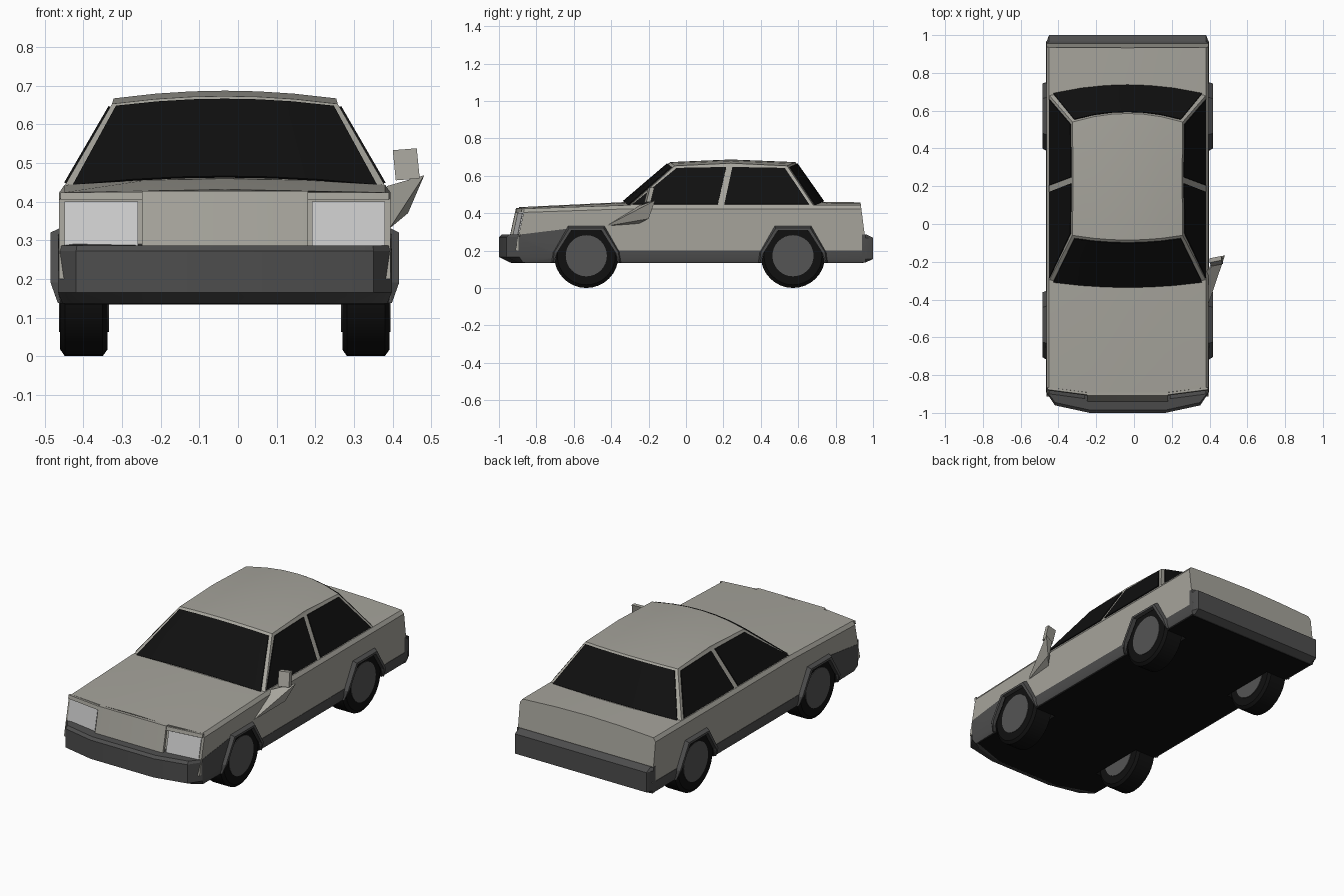
import bpy, bmesh, math
from mathutils import Matrix, Vector

if "Cube" in bpy.data.objects:
    bpy.data.objects.remove(bpy.data.objects["Cube"])

CX = -0.034                      # the car body is symmetric about this plane


def mat(name, c):
    m = bpy.data.materials.new(name)
    m.diffuse_color = (*c, 1)
    m.use_nodes = True
    m.node_tree.nodes["Principled BSDF"].inputs["Base Color"].default_value = m.diffuse_color
    return m


PAINT = mat("paint", (.38, .37, .33))
TRIM = mat("dark_trim", (.075, .075, .075))
BLACK = mat("black", (.005, .005, .005))
HUB = mat("hub_grey", (.09, .09, .09))
LAMP = mat("lamp", (.56, .56, .56))


def finish(bm, name, m, x=CX, smooth=True):
    bmesh.ops.recalc_face_normals(bm, faces=bm.faces[:])
    me = bpy.data.meshes.new(name)
    bm.to_mesh(me)
    bm.free()
    ob = bpy.data.objects.new(name, me)
    bpy.context.collection.objects.link(ob)
    me.materials.append(m)
    ob.location.x = x
    if smooth:
        bpy.ops.object.select_all(action='DESELECT')
        ob.select_set(True)
        bpy.context.view_layer.objects.active = ob
        bpy.ops.object.shade_smooth_by_angle(angle=math.radians(25))
    return ob


def loft(bm, rings, closed=True):
    """Skin equal-length closed rings and cap the two ends."""
    vs = [[bm.verts.new(p) for p in r] for r in rings]
    n = len(vs[0])
    for a, b in zip(vs, vs[1:]):
        for i in range(n):
            bm.faces.new((a[i], a[(i + 1) % n], b[(i + 1) % n], b[i]))
    if closed:
        bm.faces.new(vs[0])
        bm.faces.new(vs[-1])
    return vs


def slab(name, rows, offset, m):
    """A grid sheet thickened along an offset."""
    bm = bmesh.new()
    off = Vector(offset)
    vs = [[bm.verts.new(p) for p in r] for r in rows]
    for a, b in zip(vs, vs[1:]):
        for i in range(len(a) - 1):
            bm.faces.new((a[i], a[i + 1], b[i + 1], b[i]))
    ext = bmesh.ops.extrude_face_region(bm, geom=bm.faces[:], use_keep_orig=True)
    for v in ext['geom']:
        if isinstance(v, bmesh.types.BMVert):
            v.co += off
    return finish(bm, name, m)


def mirrored(half):
    """Half outline from centre to side, completed on the other side."""
    return half + [(-x, y, z) for x, y, z in reversed(half)]


# Upper body: cross-sections along the length, with raked ends
def section(y, zc, ze, rake, bow):
    half = [(0.2, zc - .004), (.415, ze), (.429, ze - .02), (.429, .2)]
    pts = []
    for x, z in half:
        yy = y + rake * (zc - z) + bow * max(0, (x - .2) / .23)
        pts.append((x, yy, z))
    return [(0, y, zc)] + mirrored(pts)


bm = bmesh.new()
loft(bm, [section(-.892, .432, .424, -.22, .03), section(-.31, .46, .443, 0, 0),
          section(.7, .46, .443, 0, 0), section(.933, .458, .443, .13, 0)])
body = finish(bm, "upper_body", PAINT)

# Sills and underbody
bm = bmesh.new()
loft(bm, [mirrored([(w, y0, z), (w, y1, z)]) for w, y0, y1, z in
          [(.423, -.65, .96, .136), (.430, -.65, .965, .155), (.431, -.65, .965, .2)]])
sill = finish(bm, "sills", TRIM)
bm = bmesh.new()
loft(bm, [mirrored([(.2, -.935, z), (.415, -.86, z), (.415, .95, z)]) for z in (.134, .15)])
under = finish(bm, "underbody", BLACK)

# Front bumper wrapping back to the wheel arch
bm = bmesh.new()
rings = []
for z, dy, dx in [(.136, .06, .012), (.165, 0, 0), (.272, 0, 0), (.286, .015, .002)]:
    up = .035 if z > .28 else 0
    rings.append(mirrored([(.2, -1 + dy, z), (.385 - dx, -.96 + dy, z),
                           (.432 - dx, -.89 + dy * .3, z), (.432 - dx * .5, -.6, z + up)]))
loft(bm, rings)
front_bumper = finish(bm, "front_bumper", TRIM)

# Rear bumper
bm = bmesh.new()
loft(bm, [mirrored([(w, .94, z), (w, .96, z), (w - .015, y, z)]) for z, w, y in
          [(.136, .425, .96), (.155, .431, 1), (.268, .431, 1), (.286, .431, .965)]])
finish(bm, "rear_bumper", TRIM)

# Wheel wells, flared arches, wheels
INNER = [(-.175, .1), (-.155, .19), (-.08, .308), (.08, .308), (.155, .19), (.175, .1)]
OUTER = [(-.185, .137), (-.178, .19), (-.098, .33), (.098, .33), (.178, .19), (.185, .137)]
LIP = [(-.178, .137), (-.172, .19), (-.092, .32), (.092, .32), (.172, .19), (.178, .137)]
cut = bmesh.new()
for y0, place in [(-.533, "front"), (.572, "rear")]:
    for s, side in [(1, "right"), (-1, "left")]:
        loft(cut, [[(s * x, y0 + y, z) for y, z in INNER] for x in (.285, .5)])
        bm = bmesh.new()
        inner = [(y, max(z, .137)) for y, z in INNER]
        strips = []
        for i in range(6):
            lip_x = .432 if i in (0, 5) else .451
            strips.append([(s * x, y0 + p[i][0], p[i][1]) for x, p in
                           [(.42, OUTER), (.43, OUTER), (lip_x, LIP), (lip_x, inner), (.42, inner)]])
        loft(bm, strips)
        finish(bm, f"{place}_{side}_arch", TRIM, smooth=False)
        # tyre, turned from a chamfered profile
        for name, m, prof in [("tyre", BLACK, [(.304, .155), (.316, .172), (.414, .172), (.426, .155)]),
                              ("hub", HUB, [(.300, .11), (.429, .11)])]:
            bm = bmesh.new()
            loft(bm, [[(s * x, y0 + r * math.cos(a * math.pi / 16), .172 + r * math.sin(a * math.pi / 16))
                       for a in range(32)] for x, r in prof])
            finish(bm, f"{place}_{side}_{name}", m)
cutter = finish(cut, "wheel_well_cutter", BLACK, smooth=False)
cutter.hide_render = True
cutter.display_type = 'WIRE'
for ob in (body, sill, under, front_bumper):
    b = ob.modifiers.new("wells", 'BOOLEAN')
    b.object = cutter
    b.operation = 'DIFFERENCE'
    b.solver = 'EXACT'
    b.material_mode = 'TRANSFER'

# Cabin: five crowned rows from windscreen base over the roof to the boot
ROWS = [(.418, -.335, .03, .46, .025), (.292, -.085, .025, .673, .02), (.288, .24, 0, .687, .02),
        (.292, .585, -.045, .673, .02), (.418, .735, -.05, .46, .025)]
COLS = [-1, -.62, -.3, 0, .3, .62, 1]


def cabin_point(r, f):
    w, y, by, z, bz = ROWS[r]
    return Vector((w * f, y + by * f * f, z - bz * f * f))


bm = bmesh.new()
g = [[bm.verts.new(cabin_point(r, f)) for f in COLS] for r in range(5)]
for a, b in zip(g, g[1:]):
    for i in range(len(COLS) - 1):
        bm.faces.new((a[i], a[i + 1], b[i + 1], b[i]))
for i in (0, -1):
    bm.faces.new((g[1][i], g[2][i], g[3][i]))
    bm.faces.new((g[0][i], g[1][i], g[3][i], g[4][i]))
bm.faces.new(g[0] + g[4][::-1])
finish(bm, "cabin", PAINT)

# Windscreen and rear window
for name, lo, hi, dy in [("windscreen", 0, 1, -.004), ("rear_window", 4, 3, .004)]:
    rows = []
    for t in (.01, .95):
        rows.append([cabin_point(lo, f * .945).lerp(cabin_point(hi, f * .945), t) for f in COLS])
    slab(name, rows, (0, dy, .004), BLACK)

# Side windows, either side of the slanted pillar
for s, side in [(1, "right"), (-1, "left")]:
    for name, quad in [("front", [(-.285, .447), (.17, .447), (-.05, .64), (.215, .645)]),
                       ("rear", [(.205, .447), (.658, .447), (.248, .645), (.528, .64)])]:
        p = [(s * (.418 - (z - .435) * .58), y, z) for y, z in quad]
        slab(f"{name}_{side}_window", [p[:2], p[2:]], (s * .005, 0, .002), BLACK)


# Headlights, grille and the lip above them, laid on the raked nose
def nose(x, z):
    return (x, -.892 - .22 * (.432 - z) + .03 * max(0, (abs(x) - .2) / .23), z)


for s, side in [(1, "right"), (-1, "left")]:
    slab(f"{side}_headlight", [[nose(s * .225, z), nose(s * .415, z)] for z in (.285, .4)],
         (0, -.004, 0), LAMP)
slab("grille", [[nose(x, z) for x in (-.215, -.2, .2, .215)] for z in (.28, .428)],
     (0, -.016, 0), PAINT)
slab("nose_lip", [[nose(x, z) for x in (-.425, -.2, .2, .425)] for z in (.404, .424)],
     (0, -.012, 0), PAINT)

# Single door mirror on the right: bent arm and tilted head
for name, pts in [("mirror_arm", [(.392, -.43, .33), (.396, -.25, .345), (.385, -.25, .44), (.41, -.33, .35),
                                  (.482, -.165, .468), (.44, -.2, .37), (.43, -.18, .45)]),
                  ("mirror_head", [(x + (z - .5) * -.1, y + (z - .5) * .25 - (x - .43) * -.2, z - (.43 - x) * .08)
                                   for x in (.404, .466) for y in (-.208, -.185) for z in (.457, .535)])]:
    bm = bmesh.new()
    for p in pts:
        bm.verts.new(p)
    bmesh.ops.convex_hull(bm, input=bm.verts[:])
    bmesh.ops.delete(bm, geom=[v for v in bm.verts if not v.link_faces], context='VERTS')
    finish(bm, name, PAINT, x=0, smooth=False)
